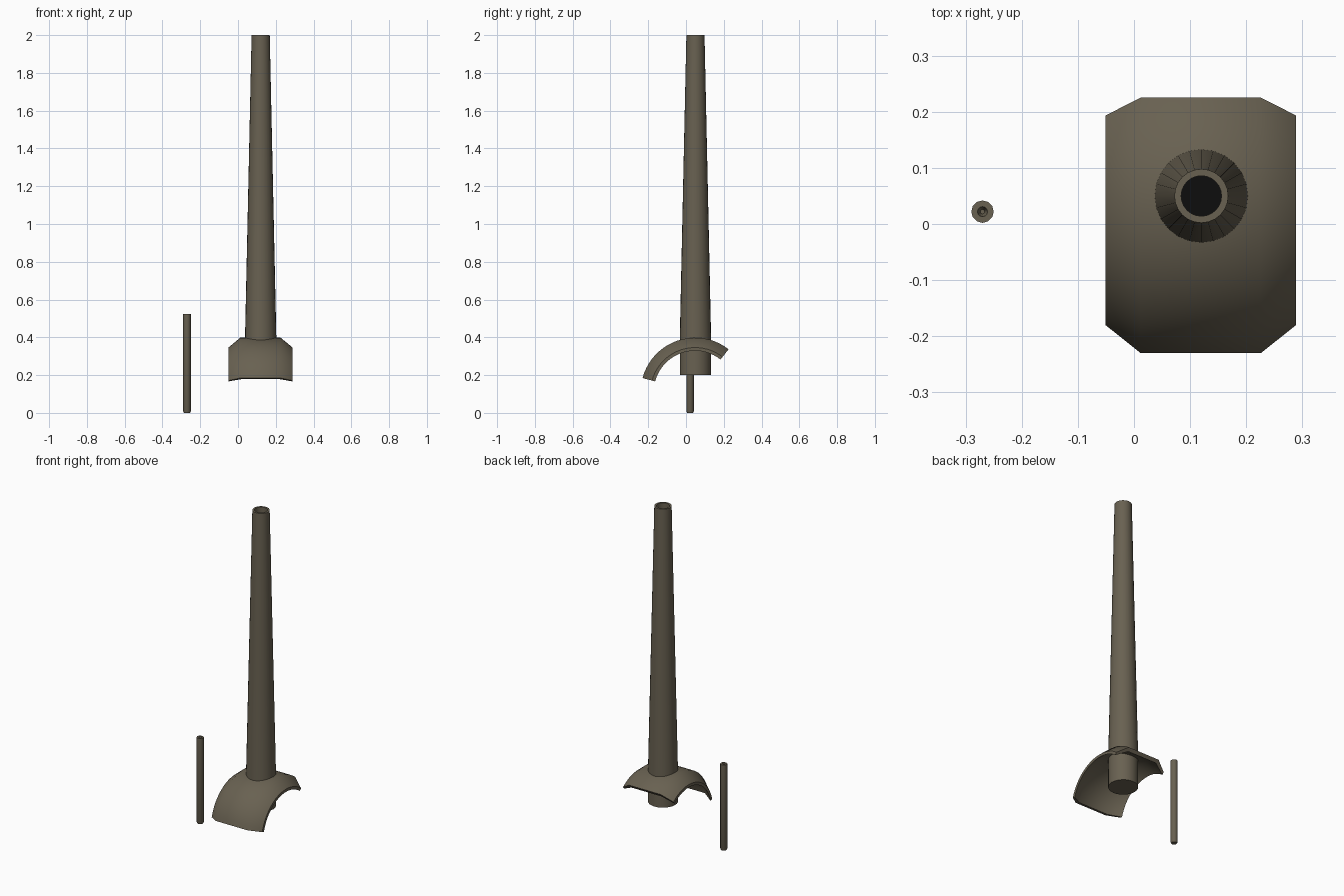
import bpy, bmesh
from math import sin, cos, pi, radians

cube = bpy.data.objects.get("Cube")
if cube:
    bpy.data.objects.remove(cube)


def material(name, rgb):
    m = bpy.data.materials.new(name)
    m.use_nodes = True
    m.diffuse_color = (*rgb, 1)
    m.node_tree.nodes["Principled BSDF"].inputs["Base Color"].default_value = (*rgb, 1)
    return m


olive = material("olive drab", (0.14, 0.12, 0.083))
black = material("bore black", (0.004, 0.004, 0.004))


def finish(bm, name, mats, angle):
    bmesh.ops.recalc_face_normals(bm, faces=bm.faces)
    mesh = bpy.data.meshes.new(name)
    bm.to_mesh(mesh)
    bm.free()
    for m in mats:
        mesh.materials.append(m)
    ob = bpy.data.objects.new(name, mesh)
    bpy.context.collection.objects.link(ob)
    bpy.ops.object.select_all(action='DESELECT')
    ob.select_set(True)
    bpy.context.view_layer.objects.active = ob
    bpy.ops.object.shade_smooth_by_angle(angle=radians(angle))
    return ob


def lathe(name, centre, profile, sides, mats):
    """Turn (radius, z) rings about a vertical axis; the last face is the bore floor."""
    bm = bmesh.new()
    rings = [[bm.verts.new((centre[0] + r * cos(2 * pi * i / sides),
                            centre[1] + r * sin(2 * pi * i / sides), z))
              for i in range(sides)] for r, z in profile]
    for a, b in zip(rings, rings[1:]):
        for i in range(sides):
            j = (i + 1) % sides
            bm.faces.new((a[i], a[j], b[j], b[i]))
    bm.faces.new(rings[0])
    floor = bm.faces.new(rings[-1])
    floor.material_index = len(mats) - 1
    return finish(bm, name, mats, 40)


# Tapered gun barrel with a dark bore
lathe("gun_barrel", (0.12, 0.05),
      [(0.083, 0.2), (0.083, 0.39), (0.048, 2.0), (0.036, 2.0), (0.036, 1.75)],
      24, [olive, black])

# Thin secondary barrel
lathe("small_barrel", (-0.27, 0.022),
      [(0.016, 0), (0.02, 0.008), (0.02, 0.523), (0.009, 0.523), (0.004, 0.5)],
      12, [olive])

# Curved shield: bent-edge sheet section (x offset, radius) swept round an arc
half = [(0.107, 0.288), (0.17, 0.236), (0.17, 0.219), (0.1, 0.265)]
section = half + [(-x, r) for x, r in reversed(half)]
steps, start, end = 20, radians(165), radians(52)
bm = bmesh.new()
rows = []
for k in range(steps + 1):
    a = start + (end - start) * k / steps
    rows.append([bm.verts.new((0.119 + x, 0.048 + r * cos(a), 0.11 + r * sin(a)))
                 for x, r in section])
n = len(section)
for p, q in zip(rows, rows[1:]):
    for i in range(n):
        j = (i + 1) % n
        bm.faces.new((p[i], p[j], q[j], q[i]))
for row in (rows[0], rows[-1]):
    for quad in ((0, 1, 2, 3), (0, 3, 4, 7), (4, 5, 6, 7)):
        bm.faces.new([row[i] for i in quad])
finish(bm, "curved_shield", [olive], 50)
